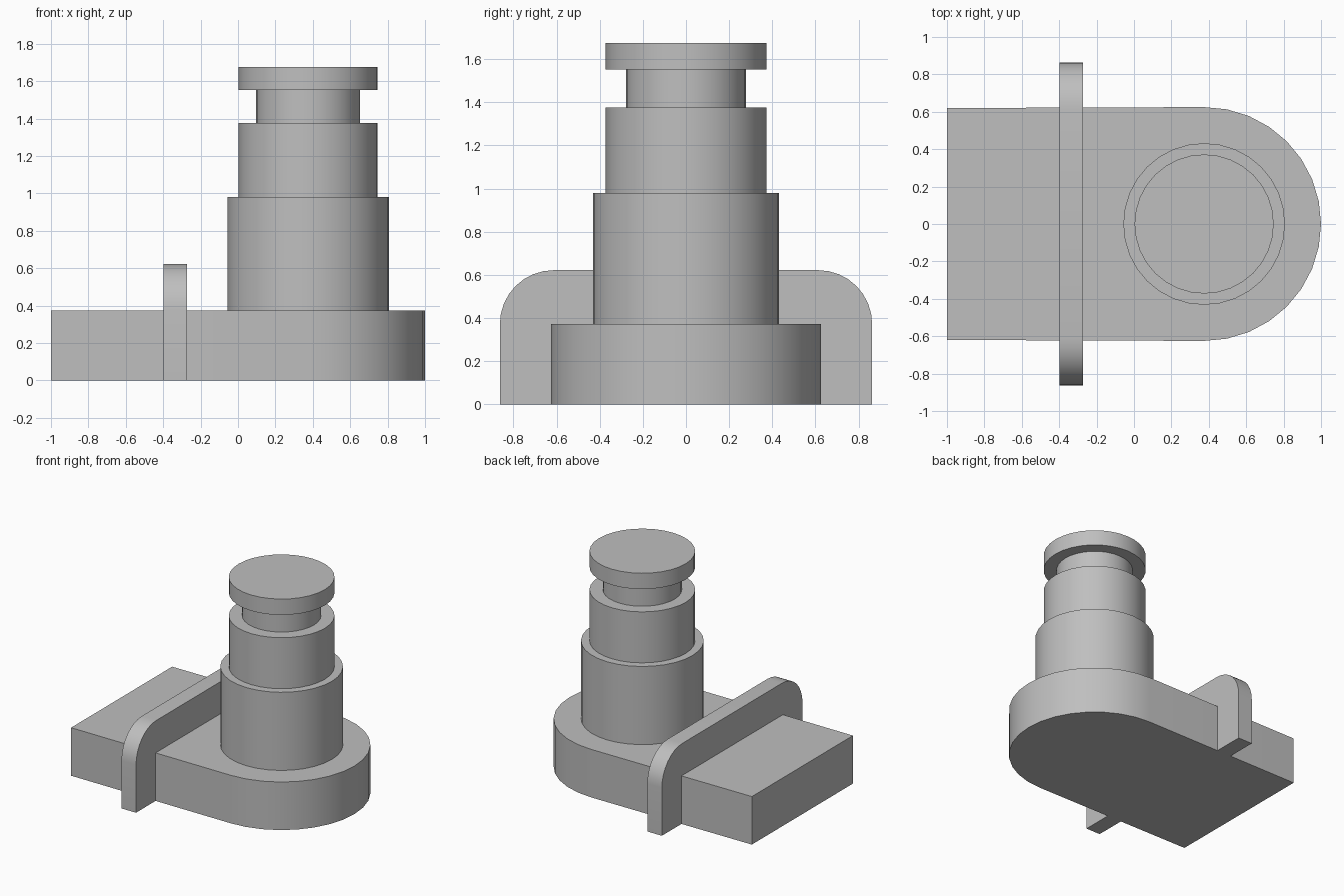
import bpy
from math import sin, cos, pi, radians
from mathutils import Vector

cube = bpy.data.objects.get("Cube")
if cube:
    bpy.data.objects.remove(cube, do_unlink=True)

GREY = (0.52, 0.52, 0.52, 1)
grey = bpy.data.materials.new("plain grey")
grey.use_nodes = True
grey.diffuse_color = GREY
grey.node_tree.nodes["Principled BSDF"].inputs["Base Color"].default_value = GREY


def arc(cx, cy, r, start, end, steps):
    """Points along an arc, angles in degrees."""
    angles = [radians(start + (end - start) * i / steps) for i in range(steps + 1)]
    return [(cx + r * cos(a), cy + r * sin(a)) for a in angles]


def prism(name, outline, place, sweep):
    """Extrude a counter-clockwise outline along the sweep vector."""
    n = len(outline)
    base = [Vector(place(u, v)) for u, v in outline]
    verts = base + [p + Vector(sweep) for p in base]
    faces = [tuple(reversed(range(n))), tuple(range(n, 2 * n))]
    faces += [(i, (i + 1) % n, (i + 1) % n + n, i + n) for i in range(n)]
    mesh = bpy.data.meshes.new(name)
    mesh.from_pydata(verts, [], faces)
    finish(name, bpy.data.objects.new(name, mesh))


def finish(name, obj):
    bpy.context.collection.objects.link(obj)
    obj.data.materials.append(grey)
    bpy.ops.object.select_all(action='DESELECT')
    obj.select_set(True)
    bpy.context.view_layer.objects.active = obj
    bpy.ops.object.shade_smooth_by_angle(angle=radians(30))


AXIS = 0.375      # x of the post and of the rounded base end
SEGMENTS = 32

# Base slab with one rounded end
half = 0.62
prism("base", [(-1, half), (-1, -half)] + arc(AXIS, 0, half + 0.005, -90, 90, 16),
      lambda u, v: (u, v, 0), (0, 0, 0.373))

# Upright cross plate with rounded top corners
width, height, corner = 0.863, 0.622, 0.25
plate = [(-width, 0), (width, 0)]
plate += arc(width - corner, height - corner, corner, 0, 90, 8)
plate += arc(corner - width, height - corner, corner, 90, 180, 8)
prism("cross_plate", plate, lambda u, v: (-0.397, u, v), (0.125, 0, 0))

# Stepped round post, turned from a profile of radius and height
profile = [(0.432, 0.373), (0.432, 0.98), (0.372, 0.98), (0.372, 1.376),
           (0.278, 1.376), (0.278, 1.553), (0.372, 1.553), (0.372, 1.676)]
verts, faces = [], []
for r, z in profile:
    for i in range(SEGMENTS):
        a = 2 * pi * i / SEGMENTS
        verts.append((AXIS + r * cos(a), r * sin(a), z))
for ring in range(len(profile) - 1):
    lo, hi = ring * SEGMENTS, (ring + 1) * SEGMENTS
    for i in range(SEGMENTS):
        j = (i + 1) % SEGMENTS
        faces.append((lo + i, lo + j, hi + j, hi + i))
faces.append(tuple(reversed(range(SEGMENTS))))
faces.append(tuple(range(len(verts) - SEGMENTS, len(verts))))
mesh = bpy.data.meshes.new("stepped_post")
mesh.from_pydata(verts, [], faces)
finish("stepped_post", bpy.data.objects.new("stepped_post", mesh))
